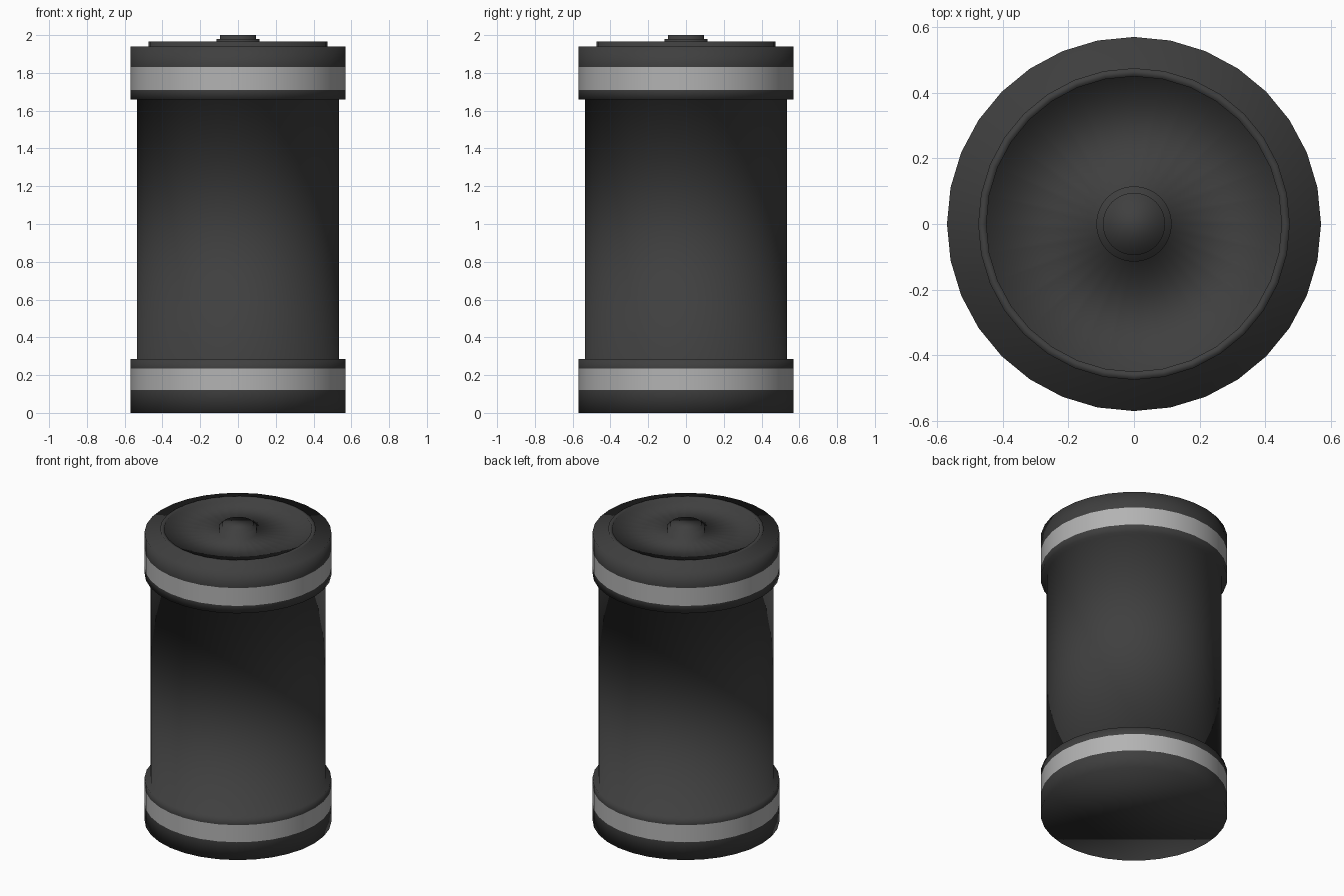
import bpy, bmesh
from math import cos, sin, pi

if "Cube" in bpy.data.objects:
    bpy.data.objects.remove(bpy.data.objects["Cube"])

SIDES = 32


def material(name, v):
    m = bpy.data.materials.new(name)
    m.diffuse_color = (v, v, v, 1)
    m.use_nodes = True
    m.node_tree.nodes["Principled BSDF"].inputs["Base Color"].default_value = m.diffuse_color
    return m


DARK = material("dark_casing", 0.05)
LIGHT = material("light_band", 0.45)


def lathe(name, profile, mat, cap_start=False, cap_end=False):
    """Revolve (radius, z) points, listed from bottom outwards and up."""
    bm = bmesh.new()
    rings = [[bm.verts.new((r * cos(2 * pi * i / SIDES), r * sin(2 * pi * i / SIDES), z))
              for i in range(SIDES)] for r, z in profile]
    for a, b in zip(rings, rings[1:]):
        for i in range(SIDES):
            j = (i + 1) % SIDES
            bm.faces.new((a[i], a[j], b[j], b[i]))
    if cap_start:
        bm.faces.new(rings[0][::-1])
    if cap_end:
        bm.faces.new(rings[-1])
    for f in bm.faces:
        f.smooth = True
    me = bpy.data.meshes.new(name)
    bm.to_mesh(me)
    bm.free()
    me.materials.append(mat)
    ob = bpy.data.objects.new(name, me)
    bpy.context.collection.objects.link(ob)
    return ob


# Foot, with flat underside
lathe("foot", [(0.57, 0), (0.57, 0.12)], DARK, cap_start=True)

# Main barrel with the inner halves of both collars
lathe("barrel", [(0.57, 0.235), (0.57, 0.285), (0.535, 0.285),
                 (0.535, 1.66), (0.57, 1.66), (0.57, 1.71)], DARK)

# Light bands, flush with the collars
for name, z0, z1 in (("lower_band", 0.12, 0.235), ("upper_band", 1.71, 1.83)):
    lathe(name, [(0.57, z0), (0.57, z1)], LIGHT)

# Lid: collar top, raised rim, sunken floor and stepped button
lathe("lid", [(0.57, 1.83), (0.57, 1.94), (0.475, 1.94), (0.475, 1.965),
              (0.45, 1.965), (0.45, 1.94), (0.115, 1.94), (0.115, 1.98),
              (0.095, 1.98), (0.095, 2.0)], DARK, cap_end=True)
